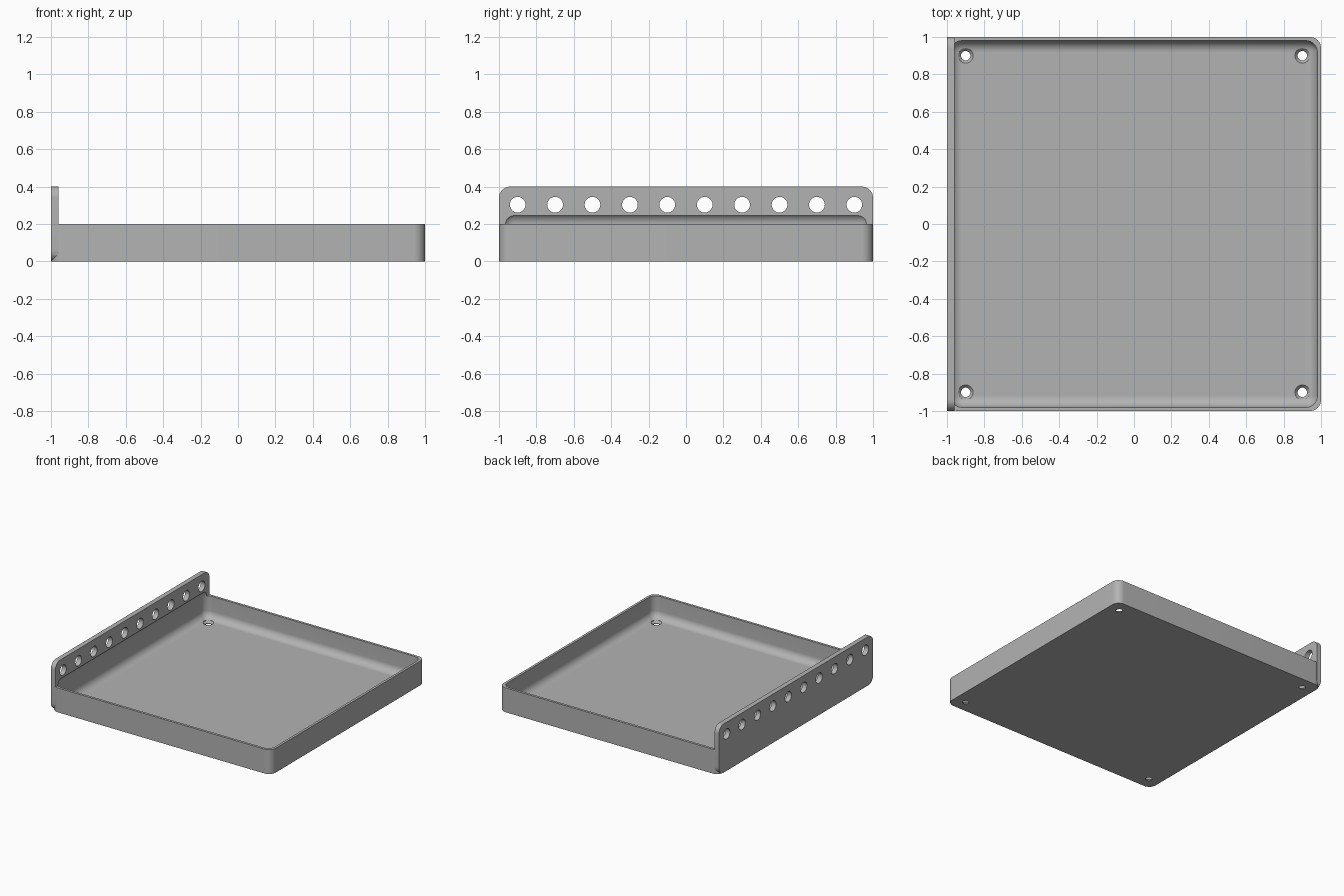
import bpy
import bmesh
import math

if "Cube" in bpy.data.objects:
    bpy.data.objects.remove(bpy.data.objects["Cube"], do_unlink=True)

WALL, RADIUS, STEPS = 0.02, 0.06, 12
RIM, PLATE_TOP, PLATE_THICK = 0.2, 0.4, 0.04

grey = bpy.data.materials.new("plain grey")
grey.use_nodes = True
tone = (0.45, 0.45, 0.45, 1)
grey.diffuse_color = tone
grey.node_tree.nodes["Principled BSDF"].inputs["Base Color"].default_value = tone


def rounded_box(name, low, high, axes):
    """Box whose edges parallel to the given axes are rounded."""
    bm = bmesh.new()
    bmesh.ops.create_cube(bm, size=1)
    for v in bm.verts:
        for i in range(3):
            v.co[i] = low[i] if v.co[i] < 0 else high[i]
    edges = [e for e in bm.edges
             if max(range(3), key=lambda i: abs(e.verts[0].co[i] - e.verts[1].co[i])) in axes]
    bmesh.ops.bevel(bm, geom=edges, offset=RADIUS, offset_type='OFFSET',
                    segments=STEPS, profile=0.5, affect='EDGES')
    return finish(name, bm)


def finish(name, bm):
    bmesh.ops.recalc_face_normals(bm, faces=bm.faces)
    mesh = bpy.data.meshes.new(name)
    bm.to_mesh(mesh)
    bm.free()
    mesh.materials.append(grey)
    obj = bpy.data.objects.new(name, mesh)
    bpy.context.collection.objects.link(obj)
    return obj


def spun_cutter(name, profile, place, turn=0):
    """Solid of revolution about z from (radius, height) points."""
    bm = bmesh.new()
    n = 32
    rings = [[bm.verts.new((r * math.cos(math.tau * k / n), r * math.sin(math.tau * k / n), z))
              for k in range(n)] for r, z in profile]
    for a, b in zip(rings, rings[1:]):
        for k in range(n):
            bm.faces.new((a[k], a[(k + 1) % n], b[(k + 1) % n], b[k]))
    bm.faces.new(rings[0][::-1])
    bm.faces.new(rings[-1])
    obj = finish(name, bm)
    obj.location = place
    obj.rotation_euler.y = turn
    return obj


def combine(target, tool, operation):
    mod = target.modifiers.new(tool.name, 'BOOLEAN')
    mod.object, mod.operation, mod.solver = tool, operation, 'EXACT'
    bpy.context.view_layer.update()
    bpy.ops.object.select_all(action='DESELECT')
    bpy.context.view_layer.objects.active = target
    target.select_set(True)
    bpy.ops.object.modifier_apply(modifier=mod.name)
    bpy.data.objects.remove(tool, do_unlink=True)


# Tray body joined to the tall side plate
tray = rounded_box("tray_with_plate", (-1, -1, 0), (1, 1, RIM), {2})
plate = rounded_box("side_plate", (-1, -1, 0), (PLATE_THICK - 1, 1, PLATE_TOP), {0})
combine(tray, plate, 'UNION')

# Hollow with rounded edges, which also bites slightly into the plate
inner = 1 - WALL
hollow = rounded_box("hollow", (-inner, -inner, WALL), (inner, inner, 0.26), {0, 1, 2})
combine(tray, hollow, 'DIFFERENCE')

# Countersunk screw holes in the floor
for x in (-0.9, 0.9):
    for y in (-0.9, 0.9):
        sink = spun_cutter("screw_hole", [(0.025, -0.05), (0.025, 0.003),
                                          (0.04, WALL), (0.04, 0.08)], (x, y, 0))
        combine(tray, sink, 'DIFFERENCE')

# Row of round holes through the plate
for k in range(10):
    hole = spun_cutter("plate_hole", [(0.042, -0.1), (0.042, 0.1)],
                       (-1, -0.9 + 0.2 * k, 0.303), math.pi / 2)
    combine(tray, hole, 'DIFFERENCE')

# Smooth the rounded corners, keep edges sharp
bpy.ops.object.shade_smooth_by_angle(angle=math.radians(30))
